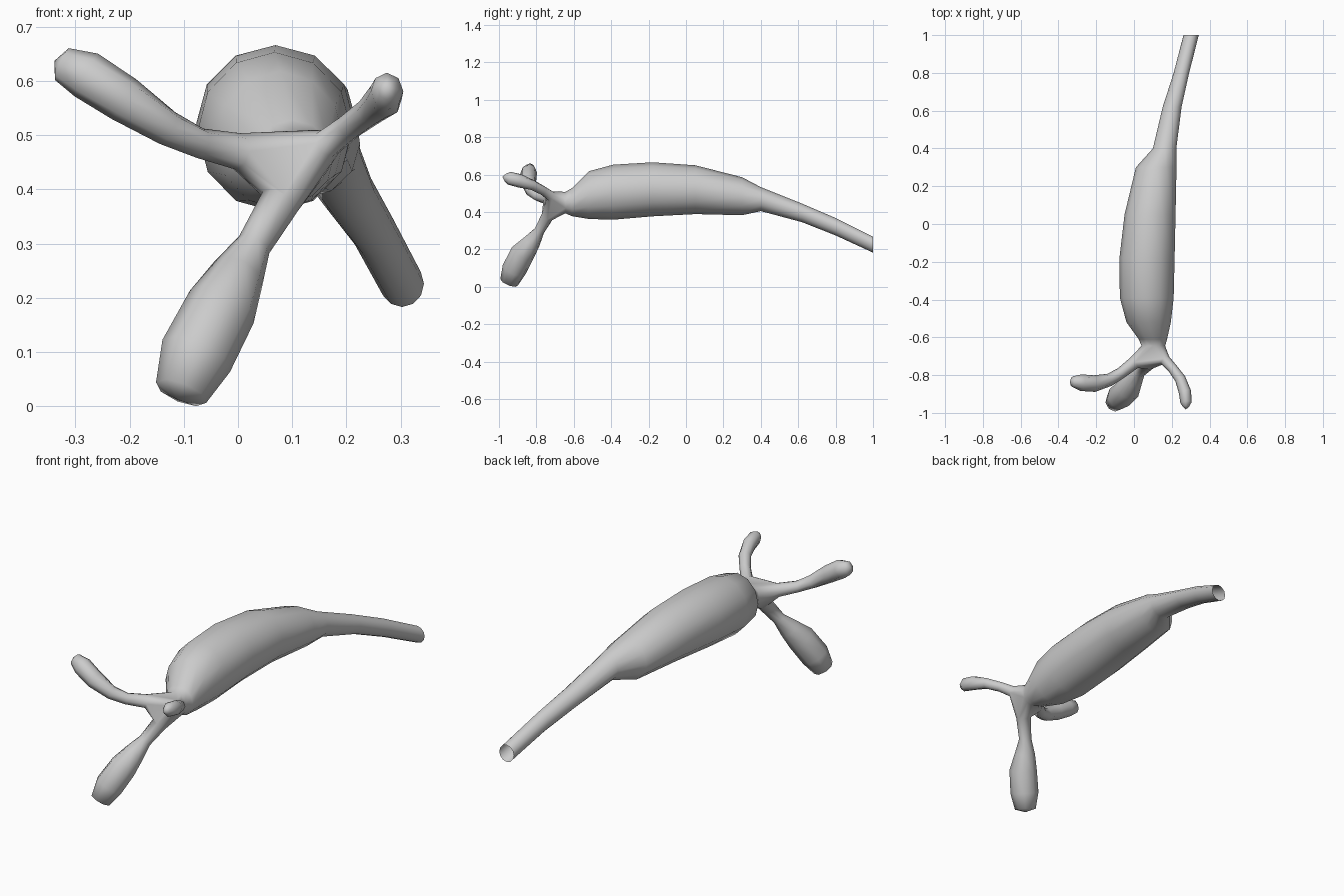
import bpy, bmesh
from math import sin, cos, tau
from mathutils import Vector

if "Cube" in bpy.data.objects:
    bpy.data.objects.remove(bpy.data.objects["Cube"])

bm = bmesh.new()


def ring(centre, tangent, ref, ru, rv, sides):
    """Ellipse of vertices square to the tangent; rv is the radius nearest ref."""
    t = tangent.normalized()
    u = ref.cross(t).normalized()
    v = t.cross(u)
    return [bm.verts.new(centre + u * ru * sin(tau * i / sides) + v * rv * cos(tau * i / sides))
            for i in range(sides)]


def tube(stations, ref, sides, axis=None):
    """Rings along a path; stations are (x, y, z, ru, rv)."""
    pts = [Vector(s[:3]) for s in stations]
    rings = []
    for i, s in enumerate(stations):
        t = axis or pts[min(i + 1, len(pts) - 1)] - pts[max(i - 1, 0)]
        rings.append(ring(pts[i], t, Vector(ref), s[3], s[4], sides))
    return rings


def skin(rings):
    for a, b in zip(rings, rings[1:]):
        n = len(a)
        for i in range(n):
            j = (i + 1) % n
            bm.faces.new((a[i], a[j], b[j], b[i]))


# body and tail profile: y, left, right, bottom, top (tail end stays open)
profile = [
    (-0.645, 0.04, 0.165, 0.40, 0.515),
    (-0.61, 0.025, 0.175, 0.385, 0.535),
    (-0.52, -0.04, 0.195, 0.37, 0.625),
    (-0.39, -0.075, 0.21, 0.366, 0.66),
    (-0.18, -0.077, 0.215, 0.384, 0.673),
    (0.05, -0.05, 0.22, 0.396, 0.657),
    (0.30, 0.01, 0.225, 0.39, 0.593),
    (0.40, 0.10, 0.224, 0.412, 0.54),
    (0.62, 0.152, 0.252, 0.353, 0.452),
    (0.80, 0.21, 0.292, 0.282, 0.375),
    (1.00, 0.262, 0.343, 0.19, 0.275),
]
body = tube([((l + r) / 2, y, (b + t) / 2, (r - l) / 2, (t - b) / 2)
             for y, l, r, b, t in profile], (0, 0, 1), 12, Vector((0, 1, 0)))

# three limbs: path and the two radii
left_limb = tube([
    (0.00, -0.735, 0.477, 0.034, 0.034),
    (-0.07, -0.79, 0.492, 0.030, 0.028),
    (-0.13, -0.825, 0.520, 0.034, 0.033),
    (-0.21, -0.845, 0.573, 0.044, 0.043),
    (-0.28, -0.840, 0.618, 0.044, 0.045),
    (-0.325, -0.833, 0.638, 0.028, 0.032),
], (0, 0, 1), 8)
right_limb = tube([
    (0.165, -0.722, 0.492, 0.029, 0.028),
    (0.205, -0.765, 0.522, 0.026, 0.025),
    (0.245, -0.820, 0.551, 0.029, 0.027),
    (0.270, -0.890, 0.574, 0.033, 0.036),
    (0.275, -0.945, 0.588, 0.030, 0.035),
    (0.275, -0.967, 0.592, 0.017, 0.020),
], (0, 0, 1), 8)
lower_limb = tube([
    (0.078, -0.740, 0.385, 0.037, 0.034),
    (0.030, -0.785, 0.305, 0.032, 0.028),
    (0.000, -0.823, 0.250, 0.050, 0.048),
    (-0.030, -0.872, 0.190, 0.066, 0.067),
    (-0.077, -0.918, 0.100, 0.069, 0.067),
    (-0.105, -0.945, 0.032, 0.050, 0.051),
], (0, -1, 0), 8)
limbs = [left_limb, right_limb, lower_limb]

# hub: hull over the base rings, opened where the tubes attach
bases = [body[0]] + [limb[0] for limb in limbs]
bmesh.ops.convex_hull(bm, input=[v for b in bases for v in b])
caps = [f for f in bm.faces if any(all(v in b for v in f.verts) for b in bases)]
bmesh.ops.delete(bm, geom=caps, context='FACES')

skin(body)
for limb in limbs:
    skin(limb)
    # blunt tip
    a, b = ([sum((v.co for v in r), Vector()) / len(r) for r in limb[-2:]])
    tip = bm.verts.new(b + (b - a).normalized() * 0.015)
    end = limb[-1]
    for i in range(len(end)):
        bm.faces.new((end[i], end[(i + 1) % len(end)], tip))

bmesh.ops.delete(bm, geom=[e for e in bm.edges if not e.link_faces], context='EDGES')
bmesh.ops.recalc_face_normals(bm, faces=bm.faces[:])
for f in bm.faces:
    f.smooth = True

# seat the model on the ground
low = min(v.co.z for v in bm.verts)
bmesh.ops.translate(bm, verts=bm.verts[:], vec=(0, 0, -low))

mesh = bpy.data.meshes.new("limbed_body")
bm.to_mesh(mesh)
bm.free()
obj = bpy.data.objects.new("limbed_body", mesh)
bpy.context.collection.objects.link(obj)
